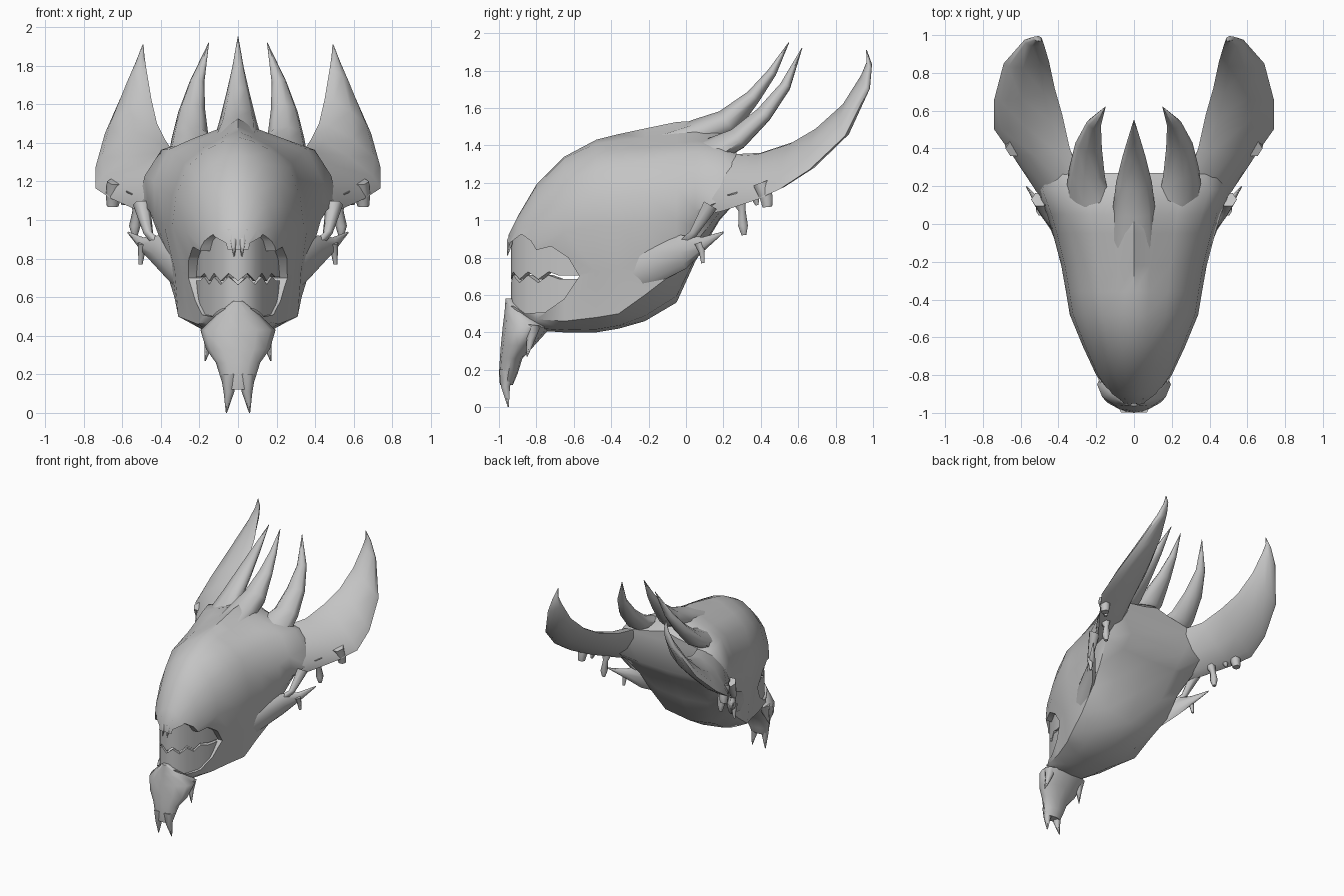
import bpy, bmesh, math
from mathutils import Vector as V

cube = bpy.data.objects.get("Cube")
if cube:
    bpy.data.objects.remove(cube, do_unlink=True)

bone = bpy.data.materials.new("bone_grey")
bone.use_nodes = True
bone.diffuse_color = (0.55, 0.55, 0.55, 1)
bone.node_tree.nodes["Principled BSDF"].inputs["Base Color"].default_value = (0.55, 0.55, 0.55, 1)


def smooth(ob, angle=50):
    bpy.ops.object.select_all(action="DESELECT")
    ob.select_set(True)
    bpy.context.view_layer.objects.active = ob
    bpy.ops.object.shade_smooth_by_angle(angle=math.radians(angle))


def loft(name, rings, angle=50):
    """Skin a list of equal closed rings and cap both ends."""
    bm = bmesh.new()
    rows = [[bm.verts.new(p) for p in ring] for ring in rings]
    n = len(rows[0])
    for a, b in zip(rows, rows[1:]):
        for i in range(n):
            j = (i + 1) % n
            bm.faces.new((a[i], a[j], b[j], b[i]))
    bm.faces.new(rows[0])
    bm.faces.new(rows[-1])
    bmesh.ops.remove_doubles(bm, verts=bm.verts, dist=1e-4)
    bmesh.ops.recalc_face_normals(bm, faces=bm.faces)
    me = bpy.data.meshes.new(name)
    bm.to_mesh(me)
    bm.free()
    me.materials.append(bone)
    ob = bpy.data.objects.new(name, me)
    bpy.context.collection.objects.link(ob)
    smooth(ob, angle)
    return ob


def blade(name, stations, mirror=True, sides=8):
    """Horn with flattened sections: each station is (edge, edge, half thickness)."""
    st = [(V(a), V(b), t) for a, b, t in stations]
    mid = [(a + b) / 2 for a, b, t in st]
    for s in ((1, -1) if mirror else (1,)):
        rings = []
        for k, (a, b, t) in enumerate(st):
            along = mid[min(k + 1, len(st) - 1)] - mid[max(k - 1, 0)]
            half = (b - a) / 2
            side = along.cross(half).normalized() * t
            ring = []
            for i in range(sides):
                u = math.tau * i / sides
                p = mid[k] + half * math.cos(u) + side * math.sin(u)
                ring.append((p.x * s, p.y, p.z))
            rings.append(ring)
        tag = ("left_" if s > 0 else "right_") if mirror else ""
        loft(tag + name, rings, 70)


def spike(name, path, radii, mirror=True):
    blade(name, [(V(p) - V((r, 0, 0)), V(p) + V((r, 0, 0)), r)
                 for p, r in zip(path, radii)], mirror, 6)


# Skull: y, top, half width, its height, jaw half width, its height, bottom
skull = []
for y, top, w, wz, jw, jz, bot in (
        (-.95, .92, .06, .80, .05, .55, .50),
        (-.90, 1.02, .13, .82, .11, .52, .46),
        (-.80, 1.19, .20, .87, .17, .47, .41),
        (-.65, 1.34, .27, .94, .21, .46, .40),
        (-.48, 1.43, .34, .97, .26, .48, .40),
        (-.36, 1.46, .36, .97, .31, .50, .42),
        (-.22, 1.49, .385, .98, .33, .60, .46),
        (-.05, 1.525, .43, 1.0, .37, .73, .56),
        (.05, 1.53, .46, 1.05, .38, .88, .78),
        (.18, 1.50, .51, 1.1, .42, 1.04, 1.0),
        (.27, 1.42, .48, 1.18, .42, 1.12, 1.1)):
    h = top - wz
    g = min(max((y + .6) / .5, 0), 1)    # the crown turns from round to gabled
    half = [(.22 * w, top - (.02 + .10 * g) * h), (.5 * w, top - (.13 + .09 * g) * h),
            (.78 * w, top - .34 * h), (.95 * w, top - .68 * h), (w, wz),
            (.35 * w + .65 * jw, .5 * (wz + jz)), (jw, jz), (.6 * jw, bot + .2 * (jz - bot))]
    pts = [(0, top)] + half + [(0, bot)] + [(-x, z) for x, z in reversed(half)]
    skull.append([(x, y, z) for x, z in pts])
head = loft("skull", skull, 60)

# Mouth opening with an arched, notched lip
lip = [(-1.1, .84), (-.955, .83), (-.94, .88), (-.88, .925), (-.83, .89), (-.8, .84),
       (-.72, .86), (-.63, .8), (-.57, .7), (-.65, .58), (-.75, .51), (-.86, .5),
       (-.92, .54), (-1.1, .56)]
cutter = loft("mouth_cutter", [[(x, y, z) for y, z in lip] for x in (-.6, .6)])
cutter.hide_render = True
mod = head.modifiers.new("mouth", "BOOLEAN")
mod.object = cutter
mod.solver = "EXACT"
bpy.context.view_layer.objects.active = head
bpy.ops.object.modifier_apply(modifier="mouth")
bpy.data.objects.remove(cutter, do_unlink=True)
smooth(head, 50)

# Clenched tooth plates curving round the mouth
arc = [(0, -.935), (.05, -.925), (.09, -.89), (.125, -.845), (.15, -.79),
       (.175, -.735), (.195, -.68), (.21, -.62), (.22, -.55)]
full = [(-x, y) for x, y in reversed(arc[1:])] + arc
for name, edge, far, gap in (("upper_teeth", .695, .95, .009), ("lower_teeth", .695, .46, -.009)):
    rings = []
    for i, (x, y) in enumerate(full):
        k = abs(i - len(arc) + 1)
        z = edge + gap + (.02 if k % 2 else -.02) * (k < 6)
        inner = (x * .85, y + .025)
        rings.append([(x, y, z), (x, y, far), (*inner, far), (*inner, z)])
    loft(name, rings, 35)
spike("nose_fang", [(.025, -.9, .95), (.024, -.94, .89), (.02, -.955, .81)], (.025, .02, .002))

# Hooked lower beak ending in two prongs
beak = []
for z, cy, rx, ry in ((.58, -.945, .025, .02), (.51, -.89, .11, .08), (.43, -.85, .195, .13),
                      (.33, -.90, .165, .09), (.26, -.935, .115, .06), (.18, -.95, .09, .05),
                      (.12, -.96, .07, .035)):
    beak.append([(rx * math.cos(math.tau * i / 12), cy + ry * math.sin(math.tau * i / 12), z)
                 for i in range(12)])
loft("beak", beak)
spike("beak_prong", [(.045, -.96, .2), (.047, -.965, .11), (.06, -.95, 0)], (.045, .028, .003))
spike("beak_hook", [(.14, -.82, .44), (.15, -.83, .36), (.17, -.85, .27)], (.05, .025, .003))

# Crown horns
blade("centre_horn", [((-.12, -.15, 1.42), (.12, -.15, 1.42), .04),
                      ((-.115, .06, 1.45), (.115, .06, 1.45), .09),
                      ((-.095, .22, 1.52), (.095, .22, 1.52), .075),
                      ((-.06, .36, 1.66), (.06, .36, 1.66), .04),
                      ((-.03, .46, 1.79), (.03, .46, 1.79), .025),
                      ((-.002, .55, 1.95), (.002, .55, 1.95), .002)], mirror=False)
blade("middle_horn", [((.1, -.1, 1.36), (.3, -.1, 1.24), .04),
                      ((.13, .12, 1.41), (.36, .16, 1.33), .06),
                      ((.155, .26, 1.45), (.345, .29, 1.42), .06),
                      ((.17, .4, 1.57), (.31, .43, 1.56), .045),
                      ((.175, .52, 1.71), (.25, .54, 1.72), .03),
                      ((.15, .62, 1.92), (.153, .62, 1.92), .002)])
blade("great_horn", [((.15, -.02, 1.34), (.36, -.02, 1.0), .04),
                     ((.27, .2, 1.35), (.52, .2, 1.05), .075),
                     ((.34, .4, 1.36), (.655, .38, 1.11), .055),
                     ((.38, .58, 1.42), (.74, .5, 1.165), .045),
                     ((.42, .72, 1.5), (.74, .66, 1.27), .045),
                     ((.45, .86, 1.63), (.69, .85, 1.45), .04),
                     ((.475, .945, 1.78), (.58, .975, 1.7), .025),
                     ((.485, .975, 1.85), (.53, .985, 1.82), .015),
                     ((.49, .965, 1.91), (.495, .965, 1.91), .002)])

# Cheekbones with hanging spurs
blade("cheekbone", [((.25, -.42, .76), (.24, -.4, .56), .03),
                    ((.345, -.2, .86), (.33, -.16, .66), .04),
                    ((.41, -.03, .92), (.41, 0, .74), .035),
                    ((.49, .09, .91), (.49, .09, .83), .025),
                    ((.57, .2, .94), (.57, .2, .93), .003)])
spike("cheek_strut", [(.40, -.02, .86), (.465, .04, .93), (.5, .13, 1.08)], (.035, .025, .045))
spike("cheek_spur", [(.49, .07, .88), (.5, .085, .83), (.505, .09, .77)], (.03, .018, .01))
spike("long_spur", [(.52, .27, 1.15), (.525, .3, 1.05), (.535, .305, .97), (.535, .31, .92)],
      (.06, .022, .03, .015))
spike("short_spur", [(.63, .4, 1.2), (.645, .43, 1.12), (.65, .435, 1.07)], (.05, .04, .03))
spike("inner_spur", [(.58, .35, 1.17), (.59, .37, 1.12), (.595, .38, 1.08)], (.04, .025, .01))
